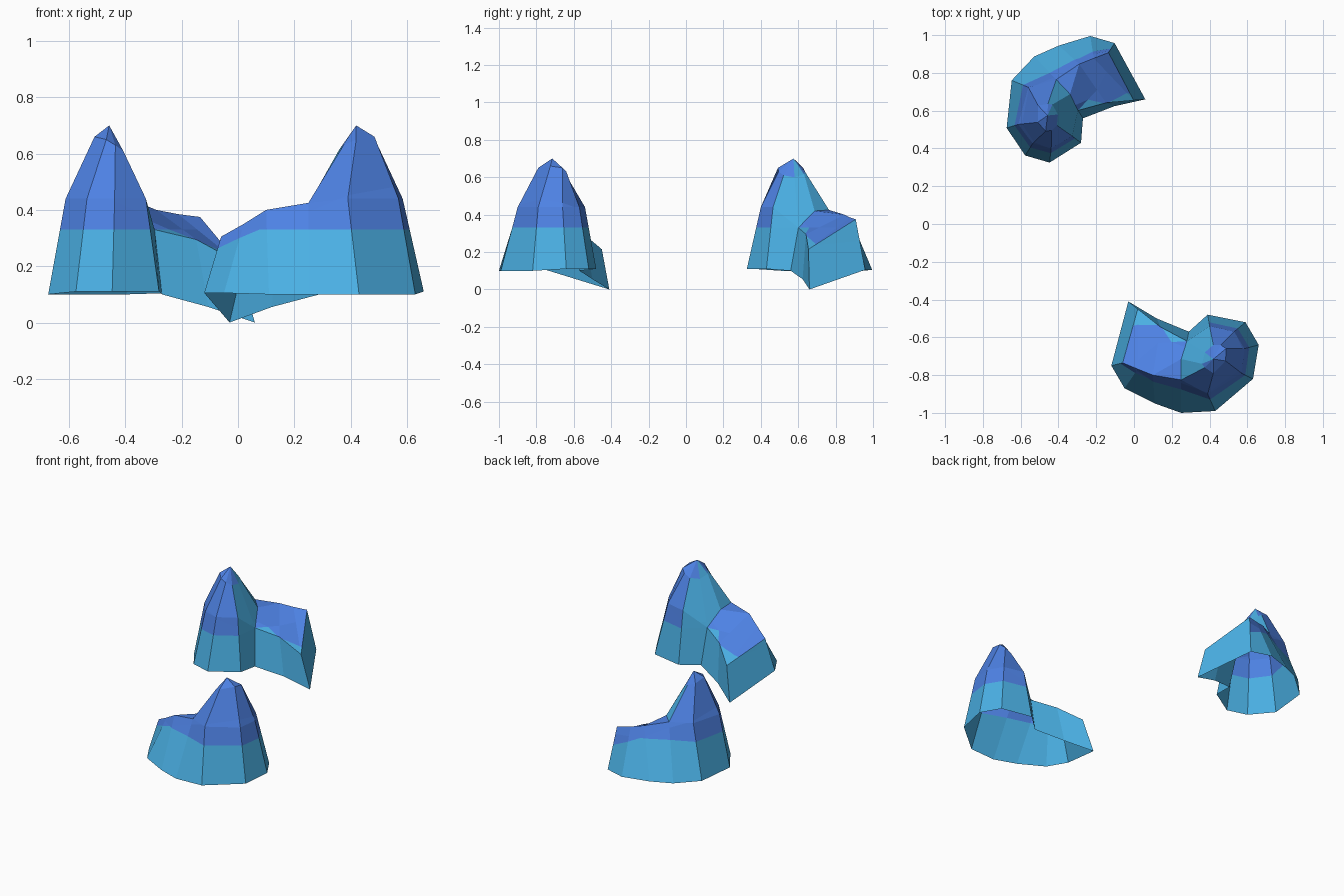
import bpy, bmesh, math
from mathutils import Matrix, Vector

if "Cube" in bpy.data.objects:
    bpy.data.objects.remove(bpy.data.objects["Cube"])


def material(name, rgb):
    m = bpy.data.materials.new(name)
    m.diffuse_color = (*rgb, 1)
    m.use_nodes = True
    m.node_tree.nodes["Principled BSDF"].inputs["Base Color"].default_value = m.diffuse_color
    return m


LIGHT = material("light blue", (0.069, 0.434, 0.776))
DEEP = material("deep blue", (0.076, 0.223, 0.776))

# Foot outline of the rock, starting at the low end corner
BASE = [(-.03, -.41, 0), (-.12, -.75, .105), (-.05, -.87, .105), (.11, -.95, .10),
        (.25, -1.0, .10), (.43, -.99, .10), (.63, -.82, .10), (.66, -.64, .11),
        (.59, -.52, .11), (.39, -.48, .11), (.29, -.57, .10), (.12, -.50, .055)]
# Shoulder outline above each foot point
SHOULDER = [(.02, -.45, .215), (-.06, -.735, .305), (.02, -.768, .35), (.10, -.80, .40),
            (.25, -.825, .425), (.39, -.90, .44), (.57, -.79, .44), (.585, -.66, .44),
            (.53, -.57, .44), (.40, -.54, .44), (.28, -.62, .33), (.14, -.545, .295)]
# Saddle between arm and peak, small ring under the tip, and the tip
SADDLE = (.25, -.715, .42)
CROWN = [(.36, -.74, .615), (.375, -.76, .63), (.42, -.79, .65), (.485, -.725, .66),
         (.487, -.66, .65), (.46, -.64, .63), (.42, -.64, .61), (.375, -.68, .60)]
TIP = (.42, -.715, .70)

# Colour border: level at CUT, sinking along the arm (z = A + B x + C y)
CUT, A, B, C = .33, .129, .335, -.215


def rock(name, end_lift, matrix):
    bm = bmesh.new()
    b = [bm.verts.new(p) for p in BASE]
    u = [bm.verts.new(p) for p in SHOULDER]
    t = [bm.verts.new(p) for p in CROWN]
    saddle, tip = bm.verts.new(SADDLE), bm.verts.new(TIP)
    u[1].co.z += end_lift
    u[2].co.z += end_lift / 2

    # Side walls
    n = len(b)
    for i in range(n):
        j = (i + 1) % n
        bm.faces.new((b[i], b[j], u[j], u[i]))
    # Top of the arm
    for f in ((u[0], u[1], u[2]), (u[0], u[2], u[3], u[11]),
              (u[11], u[3], saddle, u[10]), (u[3], u[4], saddle)):
        bm.faces.new(f)
    # Peak
    ring = [saddle] + u[4:11]
    for i in range(8):
        j = (i + 1) % 8
        bm.faces.new((ring[i], ring[j], t[j], t[i]))
        bm.faces.new((t[i], t[j], tip))

    # Cut faces along the colour border, then colour by height
    for co, no in (((0, 0, CUT), (0, 0, 1)), ((0, 0, A), (-B, -C, 1))):
        bmesh.ops.bisect_plane(bm, geom=bm.verts[:] + bm.edges[:] + bm.faces[:],
                               dist=1e-4, plane_co=co, plane_no=Vector(no).normalized())
    bm.normal_update()
    for f in bm.faces:
        c = f.calc_center_median()
        end_face = f.normal.dot(Vector((-.96, .25, 0))) > .8
        f.material_index = int(c.z > min(CUT, A + B * c.x + C * c.y) and not end_face)

    bm.transform(matrix)
    me = bpy.data.meshes.new(name)
    bm.to_mesh(me)
    bm.free()
    me.materials.append(LIGHT)
    me.materials.append(DEEP)
    bpy.context.collection.objects.link(bpy.data.objects.new(name, me))


rock("front_rock", 0, Matrix())
# The back rock is the same form turned round, with a higher arm end
turn = (Matrix.Translation((.06, .66, 0)) @ Matrix.Rotation(math.radians(-136.5), 4, 'Z')
        @ Matrix.Diagonal((.965, .965, 1, 1)) @ Matrix.Translation((.03, .41, 0)))
rock("back_rock", .07, turn)
